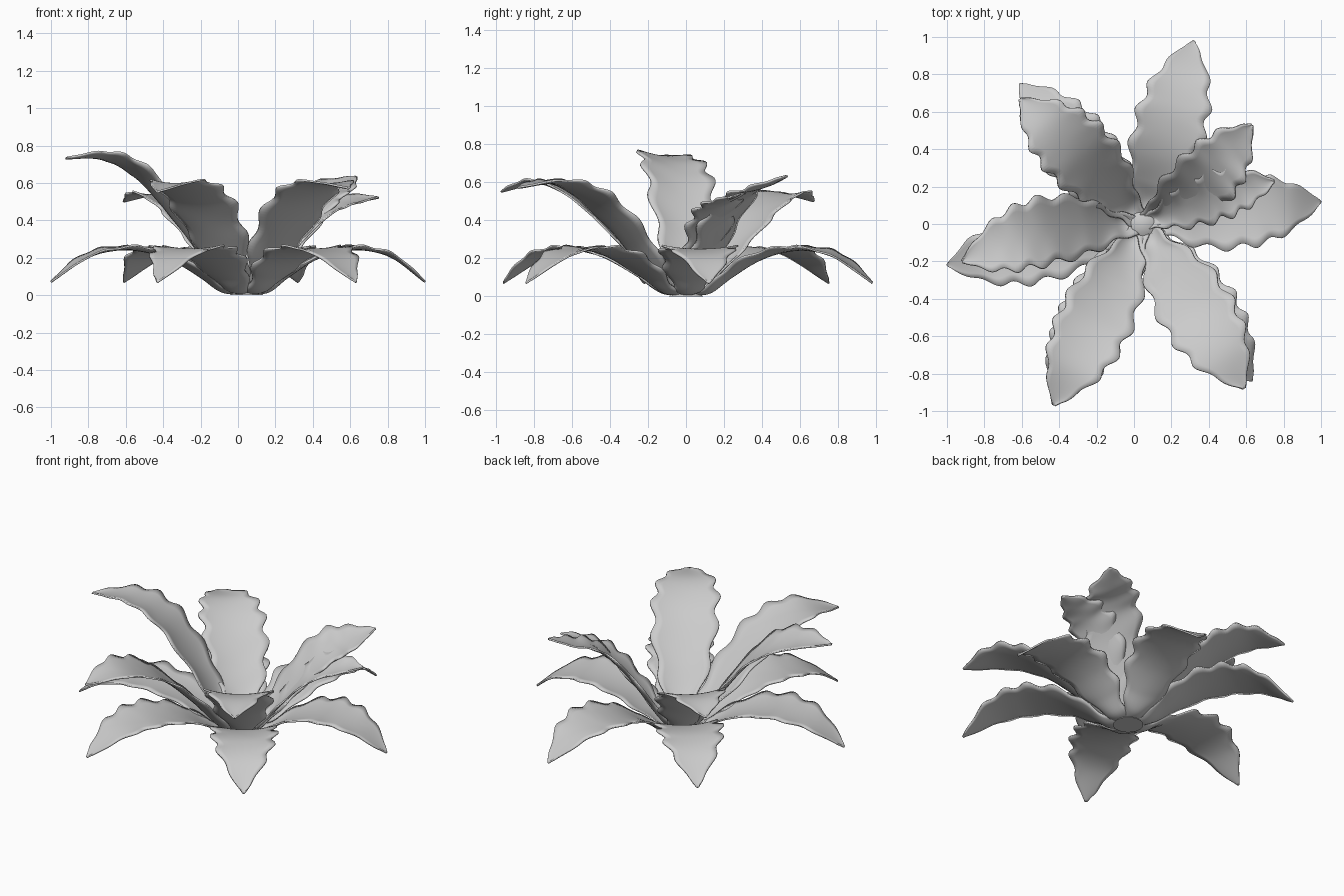
import bpy, bmesh, math, random
from mathutils import Vector

random.seed(4)
cube = bpy.data.objects.get("Cube")
if cube:
    bpy.data.objects.remove(cube)

grey = bpy.data.materials.new("plain grey")
grey.use_nodes = True
colour = (0.6, 0.6, 0.6, 1)
grey.diffuse_color = colour
grey.node_tree.nodes["Principled BSDF"].inputs["Base Color"].default_value = colour

CENTRE = Vector((0.045, 0, 0))


def sample(points, t):
    """Smooth cubic interpolation through (position, value) pairs."""
    last = len(points) - 1
    i = 0
    while i < last - 1 and t > points[i + 1][0]:
        i += 1
    (x0, y0), (x1, y1) = points[i], points[i + 1]

    def slope(k):
        a, b = points[max(k - 1, 0)], points[min(k + 1, last)]
        return (b[1] - a[1]) / (b[0] - a[0])

    h = x1 - x0
    s = (t - x0) / h
    return ((2 * s**3 - 3 * s**2 + 1) * y0 + (s**3 - 2 * s**2 + s) * h * slope(i)
            + (3 * s**2 - 2 * s**3) * y1 + (s**3 - s**2) * h * slope(i + 1))


WIDTH = [(0, 0.3), (0.1, 0.42), (0.25, 0.8), (0.45, 1), (0.65, 0.97),
         (0.82, 0.7), (0.94, 0.3), (1, 0.03)]
LOWER = [(0, 0.04), (0.1, 0.08), (0.2, 0.38), (0.35, 0.76), (0.5, 0.96), (0.65, 1), (0.82, 0.82)]
UPPER = [(0, 0.02), (0.1, 0.08), (0.3, 0.46), (0.5, 0.79), (0.65, 0.94), (0.8, 1)]


def leaf(name, rise, tip, peak, half_width, channel, bow=0, roll=0, rows=72, cols=8):
    """A pointed, scalloped blade arching from the crown out to its tip."""
    tip = Vector(tip)
    out = Vector((tip.x, tip.y, 0)) - CENTRE
    side = Vector((-out.y, out.x, 0)).normalized()
    spine = [(t, z * peak) for t, z in rise] + [(1, tip.z)]
    teeth = [random.uniform(5.5, 6.8) for _ in range(2)]
    phase = [random.random() for _ in range(2)]
    bm = bmesh.new()
    grid = []
    for i in range(rows + 1):
        t = i / rows
        arch = math.sin(math.pi * t)
        mid = CENTRE + out * (0.03 + 0.97 * t) + side * bow * arch
        mid.z = sample(spine, t)
        fade = math.sin(math.pi * min(1, t * 1.02)) ** 0.6 if t < 0.97 else 0
        row = []
        for j in range(cols + 1):
            v = 2 * j / cols - 1
            edge = int(v > 0)
            wave = math.sin(2 * math.pi * (teeth[edge] * t + phase[edge]) + 0.5 * math.sin(9 * t))
            w = half_width * sample(WIDTH, t) + 0.019 * wave * fade
            lift = channel * v * v * (1 - 0.9 * t) * min(1, 6 * t + 0.3)
            lift += 0.006 * wave * fade * abs(v) ** 3 + roll * v * arch
            row.append(bm.verts.new(mid + side * w * v + Vector((0, 0, lift))))
        grid.append(row)
    for a, b in zip(grid, grid[1:]):
        for j in range(cols):
            bm.faces.new((a[j], b[j], b[j + 1], a[j + 1]))
    bm.normal_update()
    finish(name, bm)
    thick = bpy.context.object.modifiers.new("thickness", "SOLIDIFY")
    thick.thickness = 0.01
    thick.offset = 0


def finish(name, bm):
    mesh = bpy.data.meshes.new(name)
    bm.to_mesh(mesh)
    bm.free()
    mesh.materials.append(grey)
    obj = bpy.data.objects.new(name, mesh)
    bpy.context.collection.objects.link(obj)
    bpy.ops.object.select_all(action="DESELECT")
    obj.select_set(True)
    bpy.context.view_layer.objects.active = obj
    bpy.ops.object.shade_smooth_by_angle(angle=math.radians(50))


# Drooping outer ring
lower_tips = [(0.32, 0.98), (1, 0.12), (-0.61, 0.75), (-1, -0.22), (-0.43, -0.96), (0.63, -0.84)]
for n, (x, y) in enumerate(lower_tips, 1):
    leaf(f"lower_leaf_{n}", LOWER, (x, y, 0.07), 0.243, 0.185, 0.035)

# Raised inner leaves: tip, peak height, half width, sideways bow, roll
upper_leaves = [
    ((0.63, 0.53, 0.63), 0.575, 0.165, -0.045, 0.04),
    ((0.75, 0.23, 0.52), 0.5, 0.13, 0.025, 0.04),
    ((-0.61, 0.67, 0.5), 0.535, 0.185, -0.02, 0),
    ((-0.92, -0.2, 0.73), 0.735, 0.175, -0.07, 0.025),
    ((-0.43, -0.97, 0.55), 0.595, 0.19, 0, 0),
    ((0.59, -0.88, 0.57), 0.595, 0.19, 0, 0),
]
for n, (tip, peak, half_width, bow, roll) in enumerate(upper_leaves, 1):
    leaf(f"upper_leaf_{n}", UPPER, tip, peak, half_width, 0.06, bow, roll)

# Small crown joining the leaf bases
bm = bmesh.new()
bmesh.ops.create_cone(bm, cap_ends=True, segments=32, radius1=0.09, radius2=0.06, depth=0.035)
bmesh.ops.translate(bm, verts=bm.verts, vec=CENTRE + Vector((0, 0, 0.0175)))
finish("crown", bm)
